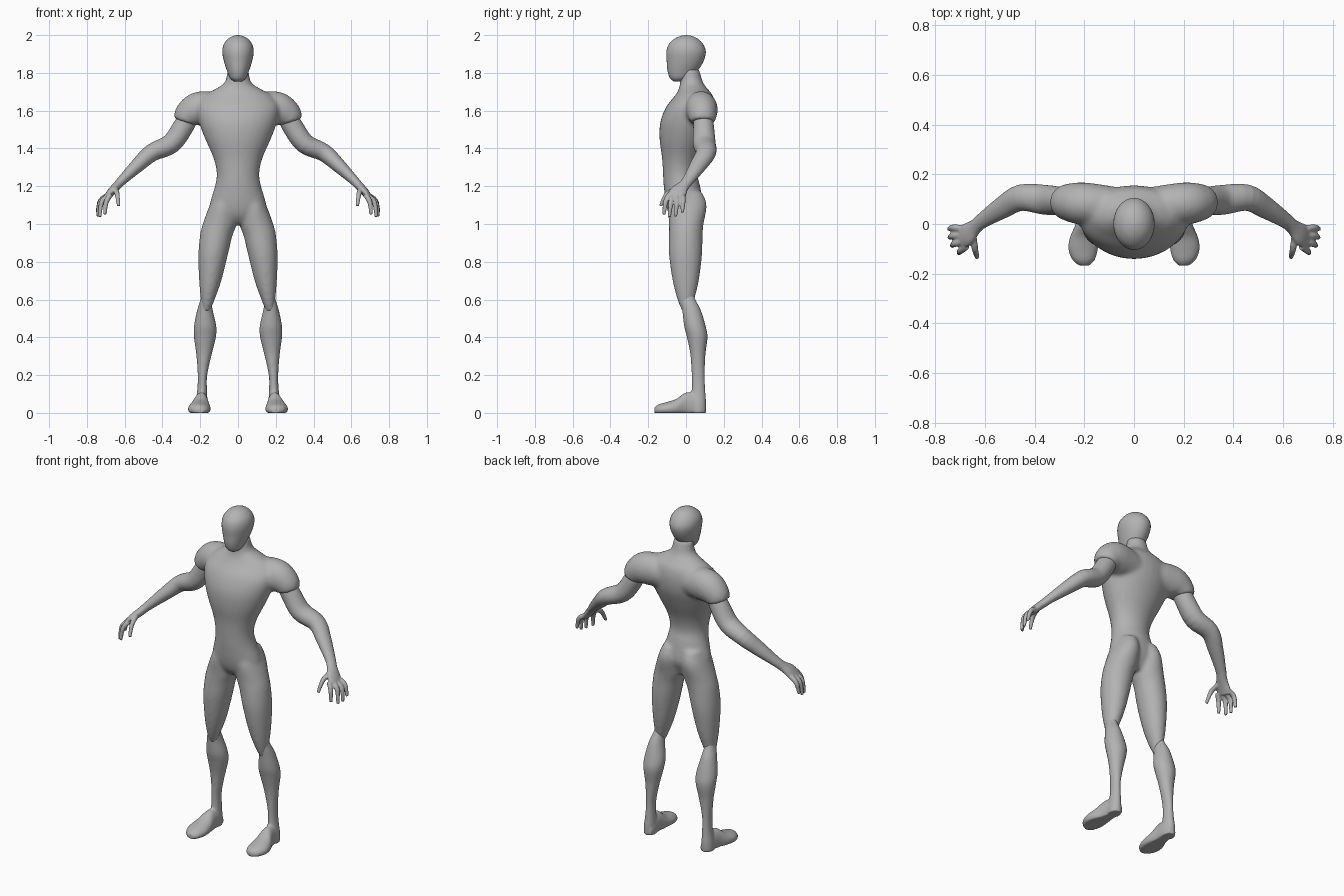
import bpy, bmesh, math
from mathutils import Vector

grey = bpy.data.materials.new("plain_grey")
grey.diffuse_color = (0.45, 0.45, 0.45, 1)


def spline(rows, steps):
    """Catmull-Rom through rows of equal length."""
    out = []
    for i in range(len(rows) - 1):
        p = [rows[max(i - 1, 0)], rows[i], rows[i + 1], rows[min(i + 2, len(rows) - 1)]]
        for k in range(steps):
            t = k / steps
            out.append([0.5 * (2 * b + (c - a) * t + (2 * a - 5 * b + 4 * c - d) * t * t
                               + (3 * b - a - 3 * c + d) * t ** 3) for a, b, c, d in zip(*p)])
    return out + [list(rows[-1])]


def loft(bm, rows, mode="path", side=1, sides=32, steps=4):
    """Closed tube; rows are x, y, z and two radii."""
    pts = spline(rows, steps)
    rings = []
    for i, (x, y, z, a, b) in enumerate(pts):
        u, v = Vector((1, 0, 0)), Vector((0, 1, 0))
        if mode == "y":
            v = Vector((0, 0, 1))
        elif mode == "path":
            t = Vector(pts[min(i + 1, len(pts) - 1)][:3]) - Vector(pts[max(i - 1, 0)][:3])
            u = t.cross(v).normalized()
            v = t.cross(u).normalized()
        ring = []
        for k in range(sides):
            ang = 2 * math.pi * k / sides
            co = Vector((x, y, z)) + u * a * math.cos(ang) + v * b * math.sin(ang)
            ring.append(bm.verts.new((co.x * side, co.y, max(co.z, 0))))
        rings.append(ring)
    for r, s in zip(rings, rings[1:]):
        for k in range(sides):
            n = (k + 1) % sides
            bm.faces.new((r[k], r[n], s[n], s[k]))
    bm.faces.new(rings[0])
    bm.faces.new(rings[-1])


def upright(rows):
    """Level sections: z, centre x, half width, front y, back y."""
    return [(x, (f + b) / 2, z, w, (b - f) / 2) for z, x, w, f, b in rows]


def finish(name, bm, voxel=0, smooth=0):
    bmesh.ops.recalc_face_normals(bm, faces=bm.faces)
    for f in bm.faces:
        f.smooth = True
    me = bpy.data.meshes.new(name)
    bm.to_mesh(me)
    bm.free()
    me.materials.append(grey)
    ob = bpy.data.objects.new(name, me)
    bpy.context.collection.objects.link(ob)
    if voxel:
        m = ob.modifiers.new("fuse", "REMESH")
        m.mode, m.voxel_size, m.use_smooth_shade = "VOXEL", voxel, True
        m = ob.modifiers.new("soften", "SMOOTH")
        m.factor, m.iterations = 0.5, smooth
    return ob


# Head
bm = bmesh.new()
loft(bm, upright([
    (1.755, 0, .02, -.065, -.02), (1.772, 0, .042, -.085, .02), (1.81, 0, .058, -.098, .06),
    (1.86, 0, .074, -.102, .092), (1.91, 0, .083, -.104, .105), (1.95, 0, .076, -.092, .092),
    (1.98, 0, .053, -.062, .064), (1.995, 0, .026, -.03, .032), (2.0, 0, .003, -.003, .003)]), "z")
finish("head", bm)

# Torso with neck, shoulders and thighs fused into one skin
bm = bmesh.new()
loft(bm, upright([
    (1.0, 0, .06, -.05, .05), (1.04, 0, .13, -.085, .07), (1.1, 0, .15, -.105, .09),
    (1.2, 0, .122, -.118, .075), (1.27, 0, .113, -.122, .058), (1.35, 0, .13, -.127, .072),
    (1.45, 0, .174, -.14, .115), (1.54, 0, .207, -.136, .148), (1.62, 0, .22, -.105, .155),
    (1.68, 0, .18, -.058, .142), (1.715, 0, .12, -.038, .115), (1.75, 0, .07, -.032, .09),
    (1.82, 0, .055, -.03, .07)]), "z")
for s in (1, -1):
    # shoulder cap
    loft(bm, [(.05, .07, 1.60, .08, .075), (.15, .078, 1.61, .092, .083),
              (.215, .083, 1.605, .092, .085), (.262, .087, 1.575, .078, .076),
              (.278, .088, 1.54, .064, .066)], "path", s)
    # thigh and buttock
    loft(bm, upright([
        (1.17, .07, .05, -.07, .085), (1.1, .078, .072, -.095, .11), (1.0, .097, .09, -.09, .093),
        (.94, .115, .086, -.09, .088), (.835, .132, .078, -.09, .085), (.7, .147, .059, -.071, .068),
        (.6, .16, .037, -.046, .045), (.535, .17, .02, -.02, .025)]), "z", s)
finish("body", bm, .011, 6)

fingers = [
    [(.68, -.02, 1.155), (.728, -.015, 1.125), (.745, -.02, 1.06)],
    [(.685, -.045, 1.15), (.73, -.048, 1.115), (.742, -.055, 1.04)],
    [(.685, -.07, 1.15), (.722, -.08, 1.115), (.732, -.088, 1.037)],
    [(.675, -.09, 1.155), (.698, -.108, 1.115), (.705, -.117, 1.05)],
    [(.65, -.04, 1.185), (.64, -.1, 1.16), (.632, -.135, 1.095)]]

for s, label in ((1, "left"), (-1, "right")):
    # Arm with palm and fingers
    bm = bmesh.new()
    loft(bm, [(.25, .088, 1.59, .05, .05), (.29, .093, 1.515, .055, .055),
              (.355, .097, 1.425, .053, .06), (.455, .106, 1.378, .047, .053),
              (.53, .066, 1.312, .038, .045), (.61, .014, 1.235, .026, .032),
              (.64, -.012, 1.203, .023, .032), (.67, -.04, 1.172, .021, .046),
              (.695, -.055, 1.14, .017, .045)], "path", s)
    for tri in fingers:
        loft(bm, [(*p, r, r) for p, r in zip(tri, (.015, .0135, .009))], "path", s, 12)
    finish(label + "_arm", bm, .005, 3)

    # Lower leg and foot
    bm = bmesh.new()
    loft(bm, upright([
        (.64, .165, .022, -.015, .035), (.6, .17, .029, -.028, .05), (.545, .175, .041, -.02, .078),
        (.46, .174, .059, -.01, .104), (.4, .175, .058, .005, .114), (.31, .18, .041, .023, .103),
        (.2, .188, .025, .03, .099), (.12, .19, .026, .03, .102), (.05, .193, .033, .02, .107),
        (0, .193, .035, .02, .106)]), "z", s)
    foot = [(.1, .19, .025, .05), (.06, .19, .033, .1), (0, .195, .04, .108),
            (-.05, .202, .055, .075), (-.1, .205, .06, .058), (-.145, .203, .045, .045),
            (-.168, .2, .02, .028)]
    loft(bm, [(x, y, h * .35, w, h * .65) for y, x, w, h in foot], "y", s)
    finish(label + "_lower_leg", bm, .007, 4)
